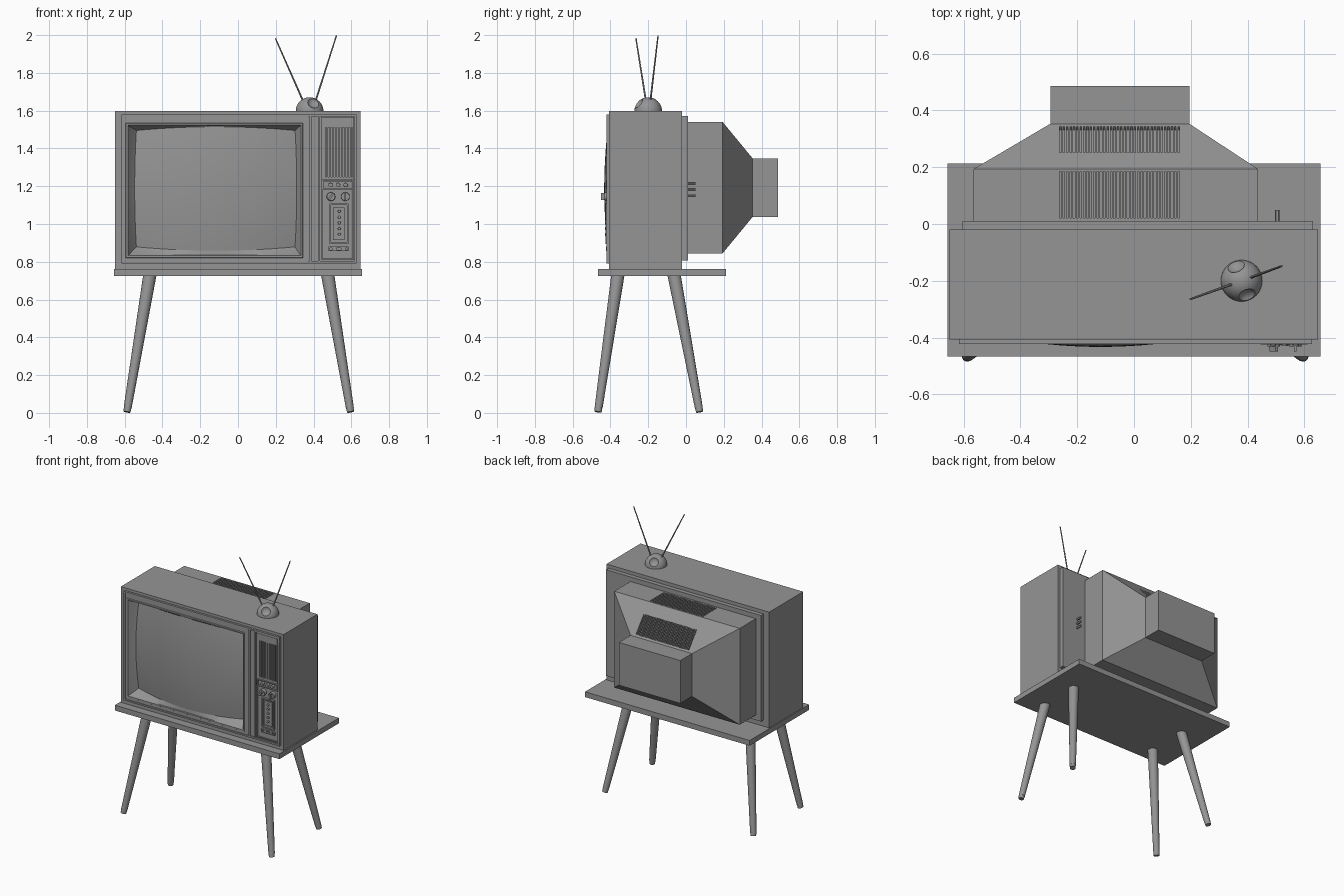
import bpy, bmesh, math
from mathutils import Vector, Matrix

if "Cube" in bpy.data.objects:
    bpy.data.objects.remove(bpy.data.objects["Cube"])

GREY = bpy.data.materials.new("dark_grey")
GREY.diffuse_color = (.3, .3, .3, 1)
GREY.use_nodes = True
GREY.node_tree.nodes["Principled BSDF"].inputs["Base Color"].default_value = GREY.diffuse_color


def finish(name, bm, recalc=True):
    if recalc:
        bmesh.ops.recalc_face_normals(bm, faces=bm.faces)
    me = bpy.data.meshes.new(name)
    bm.to_mesh(me)
    bm.free()
    me.materials.append(GREY)
    ob = bpy.data.objects.new(name, me)
    bpy.context.collection.objects.link(ob)
    return ob


def loft(name, rects, closed=False):
    """Skin rectangles (x0, x1, z0, z1, y) in order; cap the ends or close into a ring."""
    bm = bmesh.new()
    loops = [[bm.verts.new(p) for p in ((a, y, c), (b, y, c), (b, y, d), (a, y, d))]
             for a, b, c, d, y in rects]
    pairs = list(zip(loops, loops[1:]))
    if closed:
        pairs.append((loops[-1], loops[0]))
    else:
        bm.faces.new(loops[0])
        bm.faces.new(loops[-1])
    for p, q in pairs:
        for i in range(4):
            j = (i + 1) % 4
            bm.faces.new((p[i], p[j], q[j], q[i]))
    return finish(name, bm)


def box(name, x0, x1, y0, y1, z0, z1):
    return loft(name, [(x0, x1, z0, z1, y0), (x0, x1, z0, z1, y1)])


def ring(name, outer, inner, y0, y1):
    return loft(name, [(*outer, y1), (*outer, y0), (*inner, y0), (*inner, y1)], True)


def rod(name, p, q, r0, r1, seg=24):
    p, q = Vector(p), Vector(q)
    d = q - p
    m = Matrix.Translation((p + q) / 2) @ d.to_track_quat('Z', 'Y').to_matrix().to_4x4()
    bm = bmesh.new()
    bmesh.ops.create_cone(bm, cap_ends=True, segments=seg, radius1=r0, radius2=r1,
                          depth=d.length, matrix=m)
    return finish(name, bm)


def cut(ob, cutter):
    mod = ob.modifiers.new("cut", 'BOOLEAN')
    mod.operation, mod.solver, mod.object = 'DIFFERENCE', 'EXACT', cutter
    bpy.context.view_layer.objects.active = ob
    bpy.ops.object.modifier_apply(modifier=mod.name)
    bpy.data.objects.remove(cutter)


# Table top and splayed legs with ferrules
box("table_top", -.657, .657, -.466, .213, .725, .763)
for sx, side in ((-1, "left"), (1, "right")):
    for fy, ty, end in ((-.466, -.36, "front"), (.072, -.064, "back")):
        foot, top = Vector((.004 + sx * .592, fy, .005)), Vector((.004 + sx * .47, ty, .735))
        knee = foot.lerp(top, .03)
        rod(f"{end}_{side}_leg", knee, top, .021, .035)
        rod(f"{end}_{side}_foot", foot, knee, .019, .02)

# Cabinet, hollow at the front
O, I = (-.65, .648, .763, 1.598), (-.617, .622, .797, 1.574)
loft("cabinet", [(*O, -.02), (*O, -.407), (*I, -.407), (*I, -.34)])
ring("front_trim", (-.617, .627, .792, 1.579), (-.608, .616, .803, 1.568), -.422, -.36)
ring("screen_surround", (-.608, .37, .803, 1.568), (-.595, .345, .82, 1.535), -.416, -.35)

# Bulging picture tube and its funnel-shaped bezel
CX, CZ, N = -.118, 1.187, 24


def glass(u, v):
    return (CX + u * (.42 + .009 * (1 - v * v)), -.433 + .05 * u * u + .02 * v * v,
            CZ + v * (.308 + .02 * (1 - u * u)))


def frame_pt(u, v, inset, y):
    return (-.125 + u * (.47 - inset), y, 1.1775 + v * (.3575 - inset))


bm = bmesh.new()
t = [-1 + 2 * i / N for i in range(N + 1)]
g = [[bm.verts.new(glass(u, v)) for u in t] for v in t]
for j in range(N):
    for i in range(N):
        bm.faces.new((g[j][i], g[j][i + 1], g[j + 1][i + 1], g[j + 1][i]))
finish("screen", bm, False)

bm = bmesh.new()
edge = [(u, -1) for u in t[:-1]] + [(1, v) for v in t[:-1]]
edge += [(-u, -v) for u, v in edge]
loops = [[bm.verts.new(f(u, v)) for u, v in edge] for f in (
    lambda u, v: frame_pt(u, v, 0, -.416),
    lambda u, v: frame_pt(u, v, .003, -.421),
    lambda u, v: frame_pt(u, v, .012, -.421),
    lambda u, v: frame_pt(u, v, .015, -.415),
    glass)]
for p, q in zip(loops, loops[1:]):
    for i in range(len(edge)):
        k = (i + 1) % len(edge)
        bm.faces.new((p[i], p[k], q[k], q[i]))
finish("screen_bezel", bm, False)

# Divider and control panel
box("divider", .37, .435, -.412, -.35, .803, 1.568)
for x in (.378, .425):
    box("divider_strip", x, x + .01, -.42, -.40, .803, 1.568)
box("control_panel", .435, .616, -.41, -.35, .803, 1.568)
ring("control_trim", (.441, .614, .81, 1.566), (.448, .607, .817, 1.56), -.418, -.40)

# Speaker grille
box("grille_cap", .448, .607, -.42, -.40, 1.522, 1.56)
ring("grille_frame", (.448, .611, 1.235, 1.522), (.464, .605, 1.25, 1.512), -.42, -.40)
for i in range(9):
    x = .468 + i * .0155
    box("grille_slat", x, x + .009, -.419, -.40, 1.25, 1.512)

# Push buttons, dials and slider door
ring("button_trim", (.446, .612, 1.183, 1.232), (.452, .606, 1.189, 1.226), -.424, -.40)
for x in (.49, .53, .57):
    rod("push_button", (x, -.40, 1.207), (x, -.43, 1.207), .012, .011, 16)
for x, w in ((.492, .6), (.568, 0)):
    rod("dial", (x, -.40, 1.145), (x, -.432, 1.145), .024, .022, 24)
    h = box("dial_grip", -.005, .005, -.45, -.42, -.019, .019)
    h.matrix_world = Matrix.Translation((x, 0, 1.145)) @ Matrix.Rotation(w, 4, 'Y')
ring("tuner_frame", (.484, .584, .895, 1.108), (.492, .576, .904, 1.1), -.426, -.40)
box("tuner_plate", .503, .565, -.419, -.40, .915, 1.088)
for i in range(5):
    z = .945 + i * .0305
    rod("tuner_button", (.536, -.40, z), (.536, -.43, z), .009, .008, 12)
ring("bottom_slot", (.48, .586, .857, .88), (.487, .579, .863, .874), -.424, -.40)
for x in (.51, .556):
    box("slot_slider", x - .012, x + .012, -.422, -.40, .863, .874)

# Back plate and tapered tube housing
box("back_plate", -.605, .63, -.03, .01, .808, 1.573)
A, B = (-.565, .437, .845, 1.54), (-.295, .195, 1.038, 1.347)
housing = loft("tube_housing", [(*A, 0), (*A, .194), (*B, .353), (*B, .486)])

# Vent slots in the top and in the sloping face
slope = Vector((0, .159, -.193))
rot = Matrix.Rotation(math.atan2(slope.z, slope.y), 4, 'X')
mid = Vector((0, .194, 1.54)) + slope * .65
bm = bmesh.new()
for i in range(36):
    x = -.259 + i * .0119
    for m, length in ((Matrix.Translation((x, .103, 1.54)), .165),
                      (Matrix.Translation((x, mid.y, mid.z)) @ rot, .145)):
        bmesh.ops.create_cube(bm, size=1,
                              matrix=m @ Matrix.Diagonal((.006, length, .03, 1)))
cut(housing, finish("vent_cutter", bm))

# Rear terminals
for z in (1.15, 1.182, 1.214):
    rod("terminal", (.505, 0, z), (.505, .05, z), .008, .008, 12)

# Antenna base with round dimples, and two rods
C = Vector((.379, -.2, 1.598))
bm = bmesh.new()
bmesh.ops.create_uvsphere(bm, u_segments=40, v_segments=24, radius=.073,
                          matrix=Matrix.Translation(C))
bmesh.ops.bisect_plane(bm, geom=bm.verts[:] + bm.edges[:] + bm.faces[:], plane_co=(0, 0, 1.596),
                       plane_no=(0, 0, -1), clear_outer=True)
bmesh.ops.holes_fill(bm, edges=[e for e in bm.edges if e.is_boundary])
base = finish("antenna_base", bm)
for s in (1, -1):
    d = Vector((.02 * s, -.052 * s, .042)).normalized()
    bm = bmesh.new()
    bmesh.ops.create_uvsphere(bm, u_segments=24, v_segments=14, radius=.04,
                              matrix=Matrix.Translation(C + d * .092))
    cut(base, finish("dimple_cutter", bm))
for a, b in (((.354, -.209, 1.63), (.198, -.265, 1.983)),
             ((.404, -.191, 1.63), (.521, -.148, 1.997))):
    a, b = Vector(a), Vector(b)
    rod("antenna_rod", a, b, .005, .0035, 12)

# Smooth the round parts, keep hard edges
for ob in bpy.data.objects:
    ob.select_set(True)
bpy.ops.object.shade_smooth_by_angle(angle=math.radians(30))
